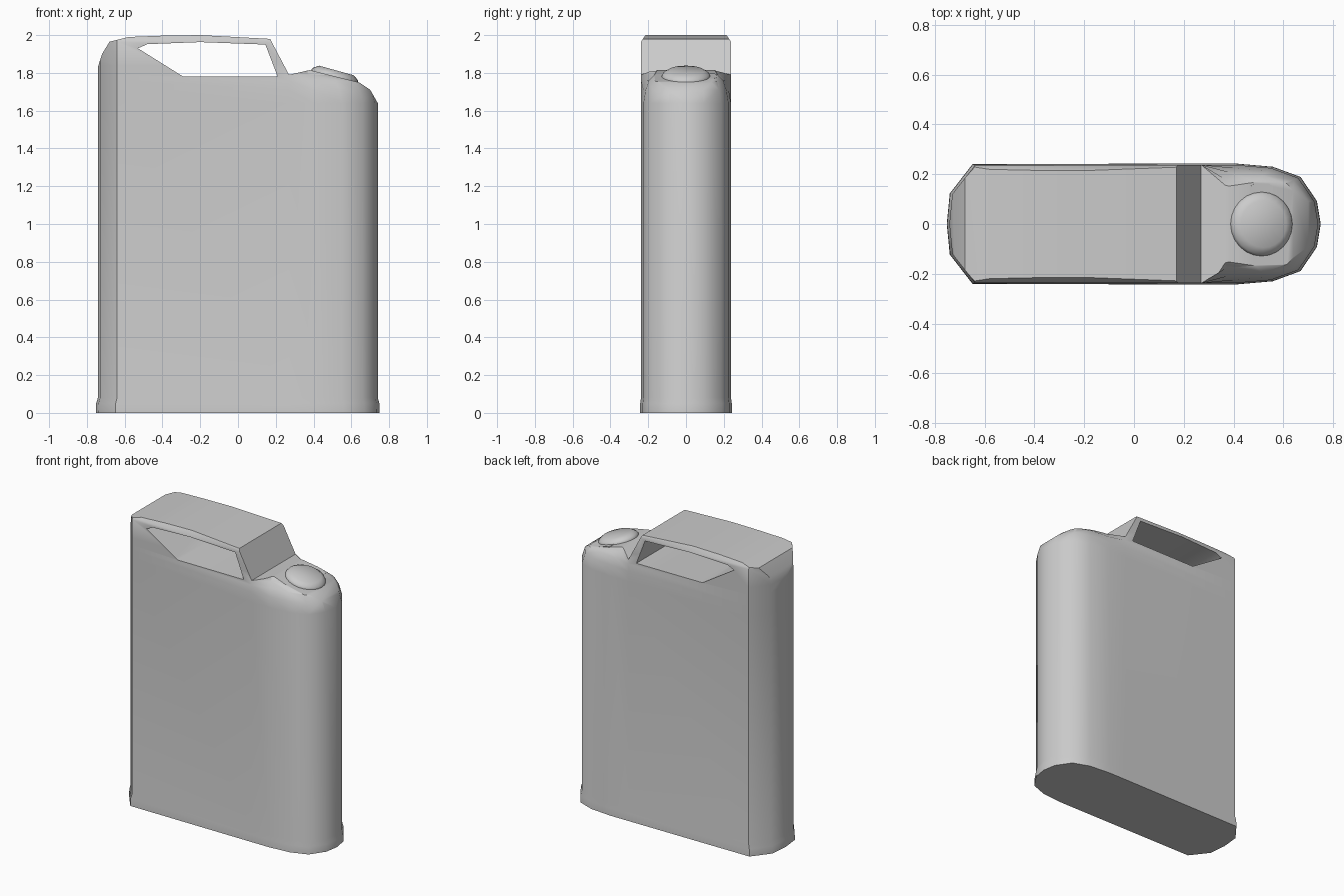
import bpy, bmesh, math
from mathutils import Matrix, Vector

if "Cube" in bpy.data.objects:
    bpy.data.objects.remove(bpy.data.objects["Cube"])

grey = bpy.data.materials.new("plain_grey")
grey.use_nodes = True
grey.diffuse_color = (0.6, 0.6, 0.6, 1)
grey.node_tree.nodes["Principled BSDF"].inputs["Base Color"].default_value = (0.6, 0.6, 0.6, 1)


def loft(name, rings):
    """Closed solid through a stack of rings with equal point counts."""
    bm = bmesh.new()
    loops = [[bm.verts.new(p) for p in ring] for ring in rings]
    n = len(loops[0])
    for low, high in zip(loops, loops[1:]):
        for i in range(n):
            j = (i + 1) % n
            bm.faces.new((low[i], low[j], high[j], high[i]))
    bm.faces.new(loops[0][::-1])
    bm.faces.new(loops[-1])
    bmesh.ops.recalc_face_normals(bm, faces=bm.faces)
    mesh = bpy.data.meshes.new(name)
    bm.to_mesh(mesh)
    bm.free()
    obj = bpy.data.objects.new(name, mesh)
    bpy.context.collection.objects.link(obj)
    mesh.materials.append(grey)
    return obj


def side_prism(name, outline):
    return loft(name, [[(x, y, z) for x, z in outline] for y in (-0.4, 0.4)])


def activate(obj):
    bpy.ops.object.select_all(action="DESELECT")
    obj.select_set(True)
    bpy.context.view_layer.objects.active = obj


def boolean(obj, cutter, operation):
    activate(obj)
    mod = obj.modifiers.new(operation.lower(), "BOOLEAN")
    mod.operation, mod.object, mod.solver = operation, cutter, "EXACT"
    bpy.ops.object.modifier_apply(modifier=mod.name)
    bpy.data.objects.remove(cutter)


def smooth(obj, degrees):
    activate(obj)
    bpy.ops.object.shade_smooth_by_angle(angle=math.radians(degrees))


# Plan outline of the can, one half mirrored across y
half = [(-0.73, 0.12), (-0.64, 0.235), (0.27, 0.238), (0.4, 0.238),
        (0.55, 0.225), (0.66, 0.185), (0.725, 0.09)]
plan = [(-0.742, 0)] + half + [(0.74, 0)] + [(x, -y) for x, y in half[::-1]]


def ring(z, grow=1.0, shoulder=1.0, width=1.0):
    pts = []
    for x, y in plan:
        if x > 0.3:
            x, y = 0.3 + (x - 0.3) * shoulder, y * shoulder
        pts.append((x * grow, y * (1 + (grow - 1) * 1.6) * width, z))
    return pts


# Body: flared foot, straight walls, rounded spout shoulder, chamfered handle top
body = loft("can_body", [
    ring(0, 1.014), ring(0.05, 1.012), ring(0.08), ring(1.64),
    ring(1.71, shoulder=0.95), ring(1.76, shoulder=0.87), ring(1.79, shoulder=0.74),
    ring(1.84, shoulder=0.55), ring(1.965, shoulder=0.55),
    ring(2.01, shoulder=0.55, width=0.88)])

# Side silhouette trims the top into handle and spout end
boolean(body, side_prism("silhouette_cutter", [
    (-0.9, -0.1), (0.9, -0.1), (0.9, 1.6), (0.74, 1.64), (0.7, 1.71), (0.64, 1.75),
    (0.38, 1.815), (0.27, 1.79), (0.17, 1.98), (-0.2, 2.0), (-0.4, 1.997),
    (-0.58, 1.99), (-0.68, 1.965), (-0.72, 1.9), (-0.742, 1.83), (-0.9, 1.6)]), "INTERSECT")

# Hand hole under the handle
boolean(body, side_prism("hand_hole_cutter", [
    (-0.29, 1.78), (0.21, 1.78), (0.145, 1.95), (-0.2, 1.963), (-0.48, 1.952),
    (-0.53, 1.93)]), "DIFFERENCE")
smooth(body, 38)

# Screw cap, tilted with the spout shoulder
tilt = Matrix.Translation((0.512, 0, 1.78)) @ Matrix.Rotation(math.radians(15.5), 4, "Y")
cap = loft("cap", [
    [tilt @ Vector((r * math.cos(a), r * math.sin(a), h))
     for a in (math.tau * i / 24 for i in range(24))]
    for r, h in [(0.105, -0.05), (0.115, -0.02), (0.127, -0.01), (0.129, 0.003),
                 (0.122, 0.016), (0.095, 0.034)]])
smooth(cap, 40)

# Small latch tab behind the cap
loft("cap_latch", [
    [tilt @ Vector(p) for p in ((-0.048, 0.09, h), (0.048, 0.09, h), (0.048, 0.15, h),
                                (0.03, 0.163, h), (-0.03, 0.163, h), (-0.048, 0.15, h))]
    for h in (-0.025, 0.004)])
